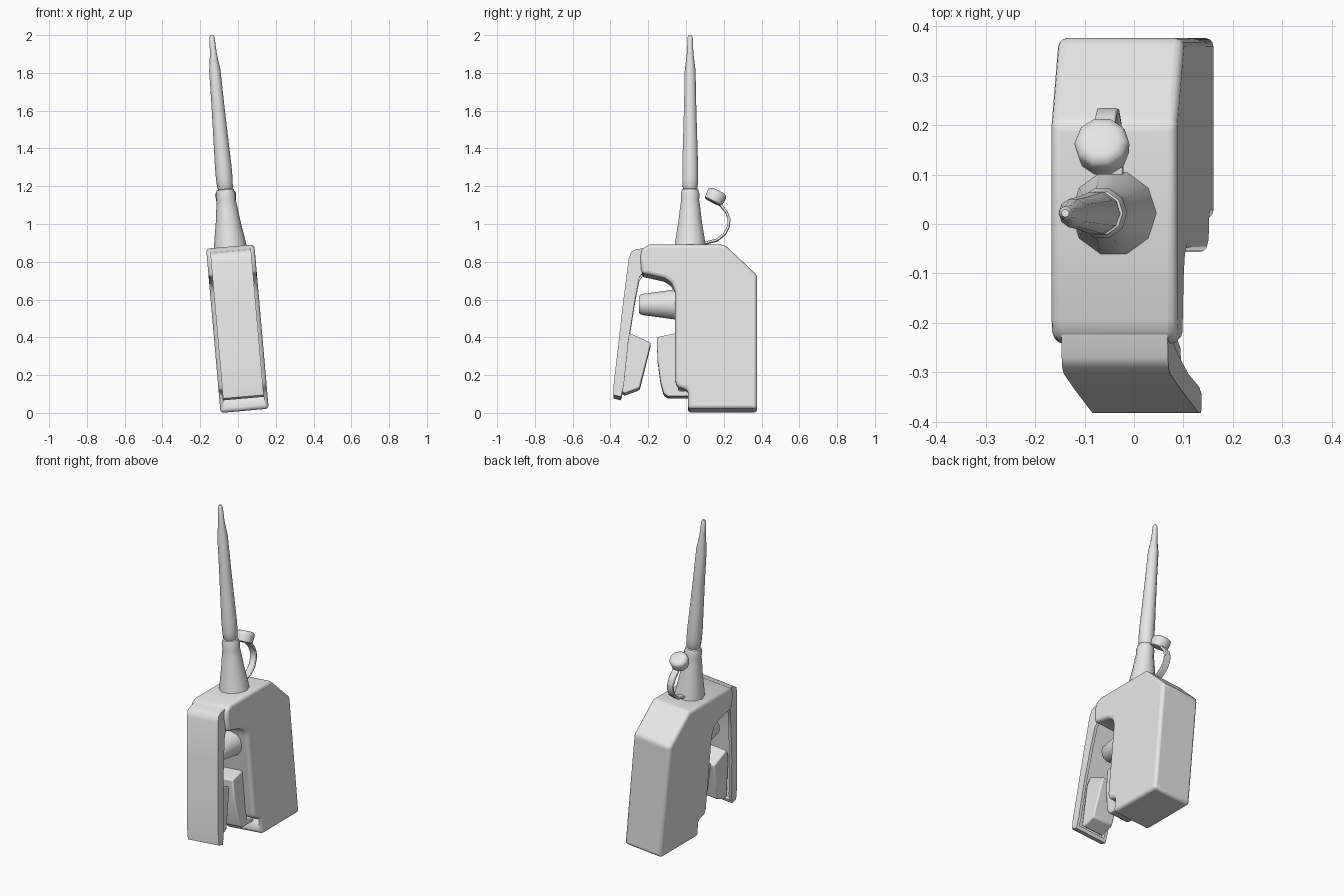
import bpy, bmesh, math
from mathutils import Matrix, Vector

if "Cube" in bpy.data.objects:
    bpy.data.objects.remove(bpy.data.objects["Cube"], do_unlink=True)

grey = bpy.data.materials.new("plain grey")
grey.use_nodes = True
grey.diffuse_color = (0.8, 0.8, 0.8, 1)
grey.node_tree.nodes["Principled BSDF"].inputs["Base Color"].default_value = (0.8, 0.8, 0.8, 1)

# The whole tool leans a few degrees sideways
TILT = Matrix.Translation((0.035, 0, 0.011)) @ Matrix.Rotation(math.radians(-5), 4, 'Y')


def finish(name, bm, local=Matrix(), bevel=0, segments=2, smooth=40):
    bmesh.ops.recalc_face_normals(bm, faces=bm.faces)
    mesh = bpy.data.meshes.new(name)
    bm.to_mesh(mesh)
    bm.free()
    ob = bpy.data.objects.new(name, mesh)
    bpy.context.collection.objects.link(ob)
    mesh.materials.append(grey)
    ob.matrix_world = TILT @ local
    if bevel:
        mod = ob.modifiers.new("rounded edges", 'BEVEL')
        mod.width, mod.segments = bevel, segments
        mod.limit_method, mod.angle_limit = 'ANGLE', math.radians(35)
    bpy.ops.object.select_all(action='DESELECT')
    ob.select_set(True)
    bpy.context.view_layer.objects.active = ob
    bpy.ops.object.shade_smooth_by_angle(angle=math.radians(smooth))
    return ob


def add_slab(bm, profile, x0, x1):
    """Extrude a side profile of (y, z) points from x0 to x1."""
    face = bm.faces.new([bm.verts.new((x0, y, z)) for y, z in profile])
    ext = bmesh.ops.extrude_face_region(bm, geom=[face])
    verts = [v for v in ext["geom"] if isinstance(v, bmesh.types.BMVert)]
    bmesh.ops.translate(bm, verts=verts, vec=(x1 - x0, 0, 0))


def slab(name, profile, half, bevel=0, segments=2):
    bm = bmesh.new()
    add_slab(bm, profile, -half, half)
    return finish(name, bm, bevel=bevel, segments=segments)


def lathe(name, profile, local, sides=10):
    """Spin (radius, height) points about z and close both ends."""
    bm = bmesh.new()
    rings = []
    for r, z in profile:
        rings.append([bm.verts.new((r * math.cos(a), r * math.sin(a), z))
                      for a in (2 * math.pi * i / sides for i in range(sides))])
    for low, high in zip(rings, rings[1:]):
        for i in range(sides):
            j = (i + 1) % sides
            bm.faces.new((low[i], low[j], high[j], high[i]))
    bm.faces.new(rings[0])
    bm.faces.new(rings[-1])
    return finish(name, bm, local, smooth=50)


# Main housing with the overhanging arm
slab("housing", [
    (0.01, 0.0), (0.377, 0.0), (0.377, 0.71), (0.205, 0.873), (-0.195, 0.873),
    (-0.235, 0.85), (-0.242, 0.80), (-0.235, 0.72), (-0.20, 0.715), (-0.115, 0.695),
    (-0.075, 0.67), (-0.057, 0.62), (-0.057, 0.15), (-0.045, 0.115), (0.0, 0.105), (0.01, 0.09)],
    0.128, bevel=0.022, segments=3)

# Lever: front plate with a channel behind it
outer = [(-0.19, 0.862), (-0.27, 0.847), (-0.29, 0.835), (-0.303, 0.80), (-0.335, 0.55),
         (-0.36, 0.33), (-0.383, 0.13), (-0.383, 0.075)]
skin = [(-0.355, 0.075), (-0.363, 0.13), (-0.342, 0.33), (-0.317, 0.55), (-0.285, 0.79),
        (-0.265, 0.825), (-0.19, 0.835)]
rim = [(-0.345, 0.07), (-0.33, 0.12), (-0.305, 0.36), (-0.27, 0.58), (-0.247, 0.70), (-0.22, 0.74)]
bm = bmesh.new()
add_slab(bm, outer + skin, -0.108, 0.108)
for side in (-1, 1):
    add_slab(bm, outer + rim, side * 0.108, side * 0.09)
add_slab(bm, [(-0.383, 0.075), (-0.345, 0.065), (-0.338, 0.085), (-0.375, 0.095)], -0.108, 0.108)
finish("lever", bm)

# Squeezing pads
slab("lever_pad", [(-0.345, 0.10), (-0.325, 0.085), (-0.245, 0.115), (-0.185, 0.355),
                   (-0.305, 0.41), (-0.33, 0.36)], 0.07, bevel=0.008)
slab("housing_pad", [(-0.155, 0.385), (-0.04, 0.41), (-0.04, 0.10), (0.02, 0.10), (0.02, 0.07),
                     (-0.095, 0.07), (-0.118, 0.085), (-0.135, 0.15), (-0.15, 0.26)], 0.07, bevel=0.008)

# Tapered plunger pointing at the lever
lathe("plunger", [(0.082, 0.0), (0.068, 0.10), (0.056, 0.19), (0.045, 0.203)],
      Matrix.Translation((0, -0.045, 0.565)) @ Matrix.Rotation(math.radians(90), 4, 'X'), sides=14)

# Nozzle and its long slender tip
stand = Matrix.Translation((0, 0.022, 0))
lathe("nozzle", [(0.088, 0.865), (0.084, 0.89), (0.078, 0.93), (0.066, 1.0), (0.056, 1.08),
                 (0.05, 1.12), (0.052, 1.15), (0.045, 1.175), (0.032, 1.18)], stand)
lathe("long_tip", [(0.032, 1.17), (0.041, 1.185), (0.044, 1.23), (0.044, 1.30), (0.040, 1.42),
                   (0.034, 1.62), (0.030, 1.81), (0.018, 1.90), (0.014, 1.985), (0.008, 1.997)], stand)

# Cap on a curved strap
tilt_cap = Matrix.Translation((0, 0.157, 1.138)) @ Matrix.Rotation(math.radians(-27), 4, 'X')
lathe("cap", [(0.042, -0.034), (0.052, -0.028), (0.056, 0.012), (0.052, 0.026), (0.036, 0.034)], tilt_cap)

path = [(0.06, 0.884), (0.11, 0.886), (0.165, 0.90), (0.21, 0.935), (0.233, 0.98),
        (0.235, 1.02), (0.22, 1.06), (0.195, 1.09), (0.172, 1.12)]
points = [Vector(p) for p in path]
inner = []
for i, p in enumerate(points):
    d = (points[min(i + 1, len(points) - 1)] - points[max(i - 1, 0)]).normalized()
    inner.append(p + Vector((-d.y, d.x)) * 0.014)
bm = bmesh.new()
add_slab(bm, [tuple(p) for p in points + inner[::-1]], -0.021, 0.021)
finish("cap_strap", bm, bevel=0.004)
